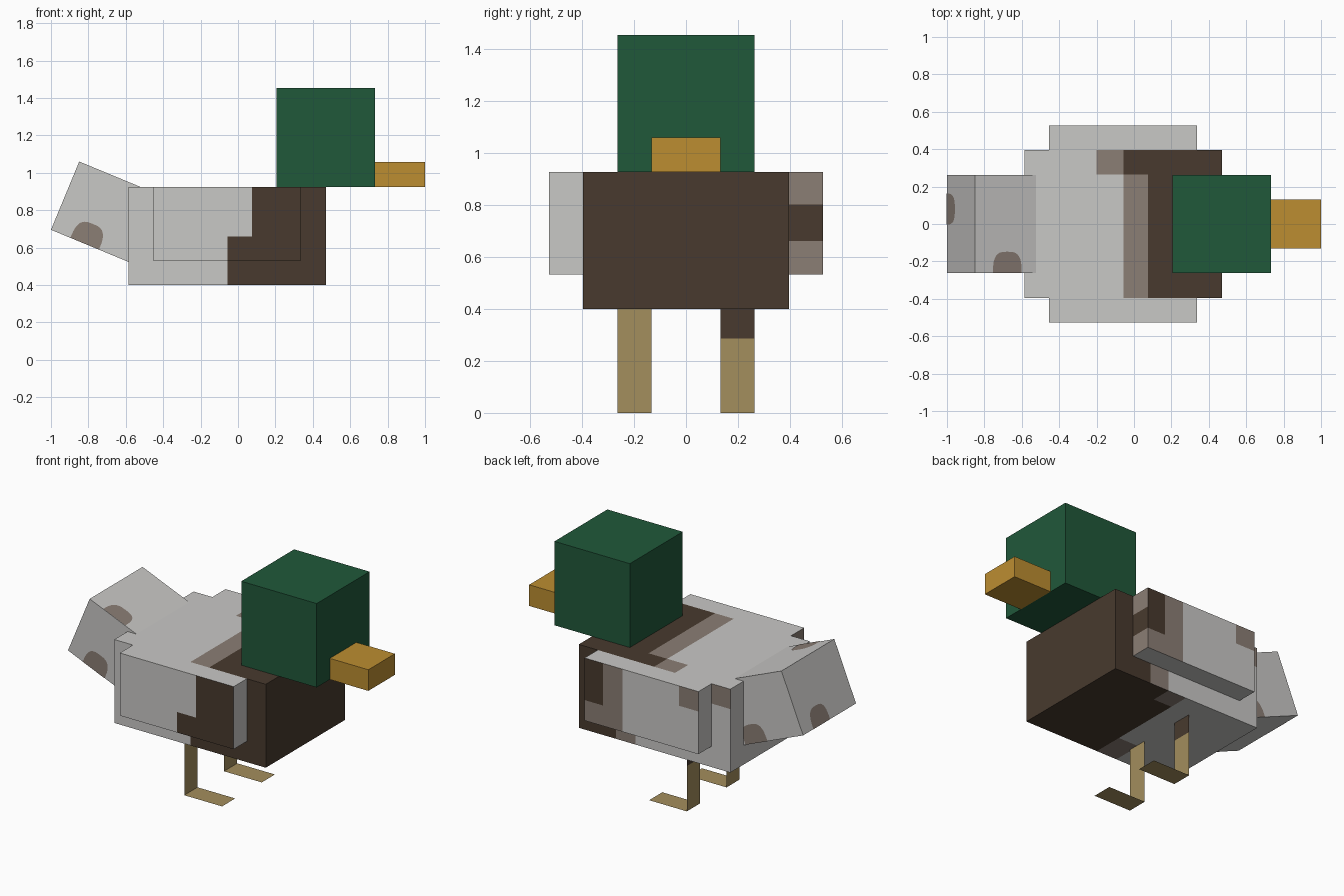
import bpy
import bmesh
import math
from mathutils import Matrix, Vector

cube = bpy.data.objects.get("Cube")
if cube:
    bpy.data.objects.remove(cube, do_unlink=True)


def material(name, hex_code):
    """Flat colour from an sRGB hex code."""
    rgb = []
    for i in range(3):
        c = int(hex_code[2 * i:2 * i + 2], 16) / 255
        rgb.append(c / 12.92 if c < 0.04045 else ((c + 0.055) / 1.055) ** 2.4)
    mat = bpy.data.materials.new(name)
    mat.use_nodes = True
    mat.diffuse_color = (*rgb, 1)
    mat.node_tree.nodes["Principled BSDF"].inputs["Base Color"].default_value = (*rgb, 1)
    return mat


pale = material("pale_grey", "c9c8c6")
dark = material("dark_brown", "483a2e")
taupe = material("taupe", "8b7e75")
green = material("green", "20583a")
orange = material("orange", "bc8d31")
tan = material("tan", "a38e5d")
PALE, DARK, TAUPE = range(3)
plumage = [pale, dark, taupe]


def finish(bm, name, mats):
    mesh = bpy.data.meshes.new(name)
    bm.to_mesh(mesh)
    bm.free()
    for m in mats:
        mesh.materials.append(m)
    obj = bpy.data.objects.new(name, mesh)
    bpy.context.collection.objects.link(obj)
    return obj


def box(name, x, y, z, mats, cuts=(), rule=None, matrix=None):
    """Box from ranges, sliced at (axis, value) cuts and coloured by a rule."""
    bm = bmesh.new()
    bmesh.ops.create_cube(bm, size=1)
    for v in bm.verts:
        v.co = [lo + (c + 0.5) * (hi - lo) for c, (lo, hi) in zip(v.co, (x, y, z))]
    for axis, value in cuts:
        normal = Vector((0, 0, 0))
        normal["xyz".index(axis)] = 1
        bmesh.ops.bisect_plane(bm, geom=bm.verts[:] + bm.edges[:] + bm.faces[:],
                               plane_co=normal * value, plane_no=normal)
    bm.normal_update()
    if rule:
        for f in bm.faces:
            f.material_index = rule(f.calc_center_median(), f.normal)
    if matrix:
        bm.transform(matrix)
    return finish(bm, name, mats)


def bands(x, dark_from, taupe_from):
    return DARK if x > dark_from else TAUPE if x > taupe_from else PALE


def right_side(p):
    return DARK if p.x > 0.075 or (p.x > -0.055 and p.z < 0.66) else PALE


def body_rule(p, n):
    if n.x > 0.5:
        return DARK
    if n.x < -0.5:
        return PALE
    if n.y < -0.5:
        return right_side(p)
    if n.y > 0.5:
        if p.x < -0.455 and p.z > 0.8:
            return TAUPE
        return bands(p.x, 0.21, 0.075)
    if n.z > 0.5:
        return bands(p.x, -0.055, -0.2) if p.y > 0.265 else bands(p.x, 0.075, -0.055)
    if p.y > 0.265:
        return bands(p.x, 0.075, -0.055)
    return bands(p.x, -0.055, -0.2 if p.y < -0.2 else -0.055)


def end_stripe(p):
    return DARK if 0.66 < p.z < 0.8 else TAUPE


def left_wing_rule(p, n):
    if n.x > 0.5:
        return end_stripe(p)
    if n.y > 0.5:
        if p.x < -0.32 and p.z > 0.8:
            return TAUPE
        return bands(p.x, 0.21 if p.z > 0.66 else 1, 0.075)
    return PALE


def right_wing_rule(p, n):
    if n.x < -0.5:
        return end_stripe(p)
    return right_side(p) if n.y < -0.5 else PALE


# Body and wings
heights = [("z", 0.66), ("z", 0.8)]
lengths = [("x", v) for v in (-0.32, -0.2, -0.055, 0.075, 0.21)]
box("body", (-0.585, 0.47), (-0.395, 0.395), (0.4, 0.925), plumage,
    heights + lengths + [("x", -0.455), ("y", 0.265), ("y", -0.2)], body_rule)
for name, y, rule in (("left_wing", (0.395, 0.526), left_wing_rule),
                      ("right_wing", (-0.526, -0.395), right_wing_rule)):
    box(name, (-0.455, 0.338), y, (0.531, 0.925), plumage, heights + lengths, rule)

# Head and beak
box("head", (0.207, 0.732), (-0.263, 0.263), (0.925, 1.453), [green])
box("beak", (0.732, 1.0), (-0.132, 0.132), (0.925, 1.058), [orange])

# Raised tail, built from its lower rear edge
tilt = Matrix.Translation((-1, 0, 0.695)) @ Matrix.Rotation(math.radians(22.5), 4, "Y")
TAIL_H = 0.395
box("tail", (0, 0.526), (-0.263, 0.263), (0, TAIL_H), [pale], matrix=tilt)


def tail_spot(name, base, along, up):
    """Rounded arch plate lying on a tail face, its base on an edge."""
    along, up = Vector(along), Vector(up)
    lift = along.cross(up) * 0.002
    bm = bmesh.new()
    verts = []
    for i in range(17):
        a = math.pi * i / 16
        c, s = math.cos(a), math.sin(a)
        u = math.copysign(abs(c) ** 0.65, c) * 0.083
        verts.append(bm.verts.new(Vector(base) + along * u + up * abs(s) ** 0.65 * 0.115 + lift))
    bm.faces.new(verts)
    bm.transform(tilt)
    finish(bm, name, [taupe])


tail_spot("tail_spot_right", (0.195, -0.263, 0), (1, 0, 0), (0, 0, 1))
tail_spot("tail_spot_top", (0.185, -0.263, TAIL_H), (1, 0, 0), (0, 1, 0))
tail_spot("tail_spot_left", (0.35, 0.263, 0), (-1, 0, 0), (0, 0, 1))
tail_spot("tail_spot_rear", (0, 0.08, 0), (0, -1, 0), (0, 0, 1))

# Flat legs with feet, as folded ribbons
for name, y0, top in (("left_leg", 0.132, 1), ("right_leg", -0.263, 0)):
    bm = bmesh.new()
    rows = [[bm.verts.new((x, y, z)) for y in (y0, y0 + 0.131)]
            for x, z in ((-0.19, 0.4), (-0.19, 0.285), (-0.19, 0), (0.073, 0))]
    for i, (a, b) in enumerate(zip(rows, rows[1:])):
        f = bm.faces.new((a[0], b[0], b[1], a[1]))
        f.material_index = top if i == 0 else 0
    finish(bm, name, [tan, dark])
